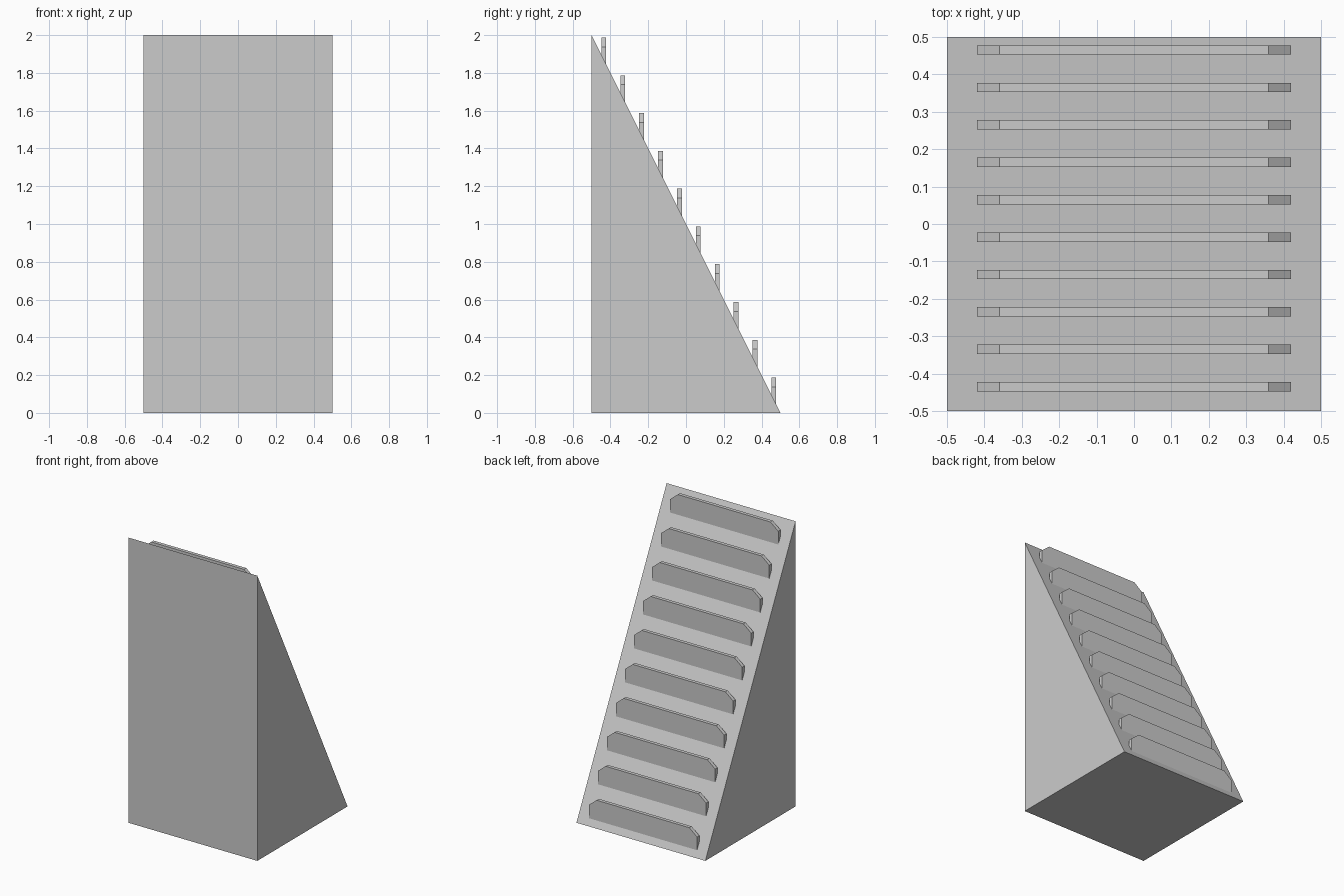
import bpy

if "Cube" in bpy.data.objects:
    bpy.data.objects.remove(bpy.data.objects["Cube"])


def prism(name, profile, axis, a, b):
    """Extrude a 2D profile (with z as second coordinate) along x or y from a to b."""
    def point(p, t):
        return (t, p[0], p[1]) if axis == 'x' else (p[0], t, p[1])
    n = len(profile)
    verts = [point(p, t) for t in (a, b) for p in profile]
    sides = [(i, (i + 1) % n, n + (i + 1) % n, n + i) for i in range(n)]
    faces = [tuple(reversed(range(n))), tuple(range(n, 2 * n))] + sides
    if axis == 'y':
        faces = [tuple(reversed(f)) for f in faces]
    mesh = bpy.data.meshes.new(name)
    mesh.from_pydata(verts, [], faces)
    obj = bpy.data.objects.new(name, mesh)
    bpy.context.collection.objects.link(obj)
    return obj


# Steep triangular wedge
prism("wedge_body", [(-0.5, 0), (0.5, 0), (-0.5, 2)], 'x', -0.5, 0.5)

# Ten upright cleats with clipped top corners, stepping up the slope
for i in range(10):
    y = 0.465 - 0.1 * i
    z = 0.2 * i
    outline = [(-0.42, z + 0.04), (0.42, z + 0.04), (0.42, z + 0.138),
               (0.36, z + 0.187), (-0.36, z + 0.187), (-0.42, z + 0.138)]
    prism(f"climbing_cleat_{i + 1}", outline, 'y', y - 0.0125, y + 0.0125)
